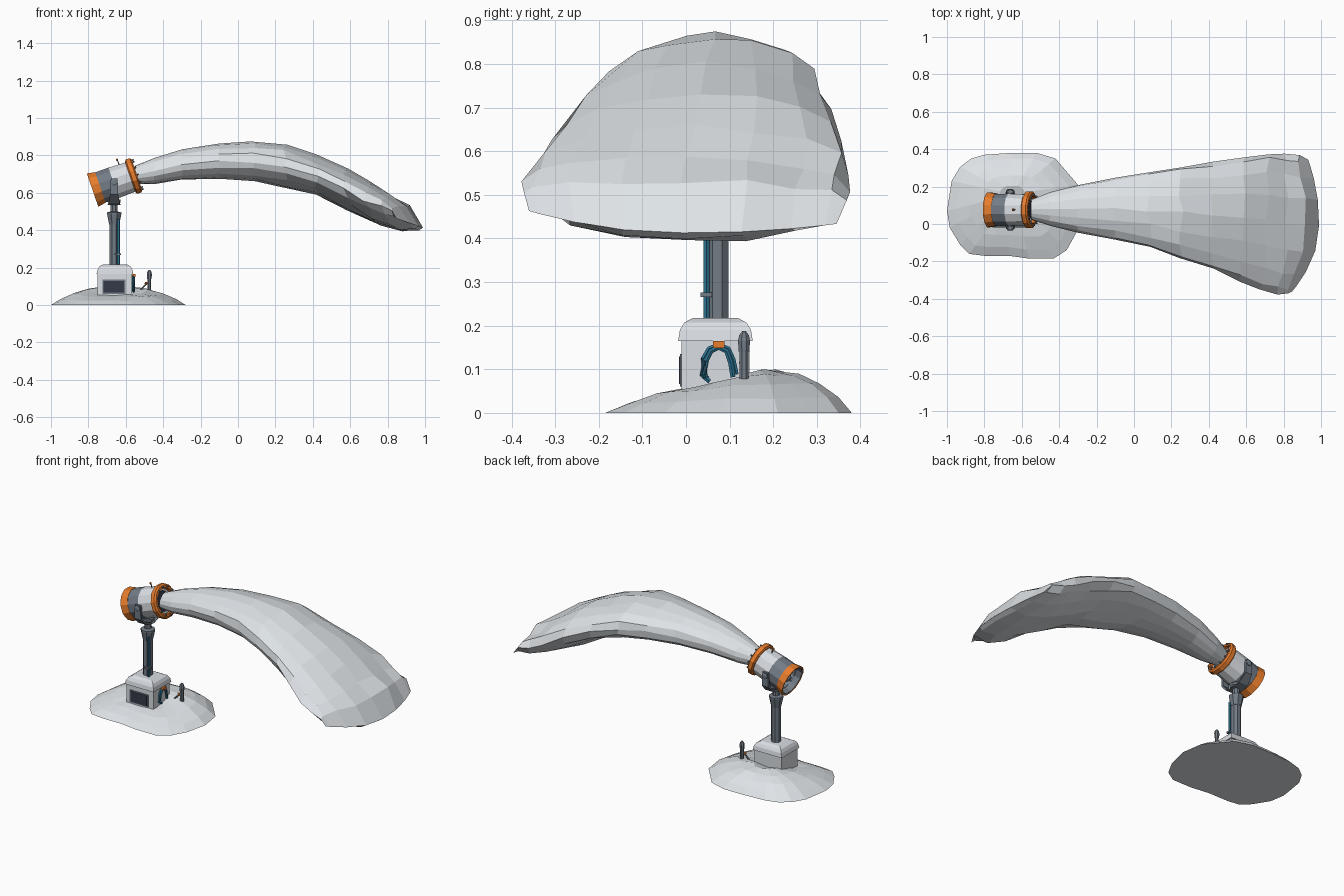
import bpy, bmesh, math, random
from mathutils import Vector, Matrix

if "Cube" in bpy.data.objects:
    bpy.data.objects.remove(bpy.data.objects["Cube"])

random.seed(4)


def material(name, rgb):
    m = bpy.data.materials.new(name)
    m.diffuse_color = (*rgb, 1)
    m.use_nodes = True
    m.node_tree.nodes["Principled BSDF"].inputs["Base Color"].default_value = m.diffuse_color
    return m


SNOW = material("snow", (0.74, 0.775, 0.805))
SHELL = material("light_grey", (0.70, 0.73, 0.77))
STEEL = material("steel_grey", (0.17, 0.20, 0.24))
DARK = material("dark_panel", (0.035, 0.04, 0.065))
ORANGE = material("orange", (0.80, 0.20, 0.025))
BLUE = material("hose_blue", (0.025, 0.17, 0.28))


def loft(name, rings, mat, close=False, caps=True):
    """Skin a list of equal-length point rings."""
    bm = bmesh.new()
    rows = [[bm.verts.new(p) for p in r] for r in rings]
    n = len(rows[0])
    pairs = list(zip(rows, rows[1:])) + ([(rows[-1], rows[0])] if close else [])
    for a, b in pairs:
        for i in range(n):
            bm.faces.new((a[i], a[(i + 1) % n], b[(i + 1) % n], b[i]))
    if caps and not close:
        bm.faces.new(rows[0])
        bm.faces.new(rows[-1])
    bmesh.ops.remove_doubles(bm, verts=bm.verts, dist=1e-5)
    bmesh.ops.recalc_face_normals(bm, faces=bm.faces)
    me = bpy.data.meshes.new(name)
    bm.to_mesh(me)
    bm.free()
    ob = bpy.data.objects.new(name, me)
    bpy.context.collection.objects.link(ob)
    me.materials.append(mat)
    return ob


def lathe(name, prof, mat, mtx, n=12, close=False, turn=0.5):
    """Revolve (radius, height) pairs about the local z axis."""
    rings = [[mtx @ Vector((r * math.cos((i + turn) * math.tau / n),
                            r * math.sin((i + turn) * math.tau / n), h))
              for i in range(n)] for r, h in prof]
    return loft(name, rings, mat, close)


def boxes(name, levels, mat):
    """Stack rectangles (x0, x1, y0, y1, z)."""
    return loft(name, [[(a, c, z), (b, c, z), (b, d, z), (a, d, z)]
                       for a, b, c, d, z in levels], mat)


def block(name, x0, x1, y0, y1, z0, z1, mat):
    return boxes(name, [(x0, x1, y0, y1, z0), (x0, x1, y0, y1, z1)], mat)


def tube(name, pts, r, mat, n=6):
    """Round pipe along a path."""
    pts = [Vector(p) for p in pts]
    rings = []
    for i, p in enumerate(pts):
        d = (pts[min(i + 1, len(pts) - 1)] - pts[max(i - 1, 0)]).normalized()
        q = d.to_track_quat('Z', 'Y')
        rings.append([p + q @ Vector((r * math.cos(k * math.tau / n),
                                      r * math.sin(k * math.tau / n), 0)) for k in range(n)])
    return loft(name, rings, mat)


# Snow mound: one outline shrunk towards its crown, lower along the front
outline = [(-1, .07), (-.975, .23), (-.93, .305), (-.87, .35), (-.8, .37), (-.66, .38), (-.52, .38),
           (-.42, .35), (-.36, .28), (-.30, .21), (-.28, .08), (-.31, -.05), (-.36, -.14),
           (-.43, -.185), (-.56, -.185), (-.67, -.17), (-.8, -.17), (-.88, -.16), (-.93, -.11), (-.985, -.02)]
cx, cy = -.65, .12
loft("snow_mound", [[(cx + (x - cx) * s, cy + (y - cy) * s + .04 * (1 - s),
                      z * (1 - .35 * max(0, (cy - y) / .29)) + (random.uniform(-.003, .003) if z else 0))
                     for x, y in outline]
                    for s, z in ((1, 0), (.86, .034), (.66, .067), (.45, .088), (.2, .098))], SNOW)

# Snow plume: oval sections whose far end bows outwards and closes to an edge
sections = [  # x, y min, y max, z bottom, z top, bow
    (-.55, .025, .13, .645, .745, 0), (-.45, -.01, .17, .645, .785, 0),
    (-.3, -.045, .21, .668, .83, 0), (-.1, -.085, .25, .675, .862, 0),
    (.08, -.13, .28, .665, .867, 0), (.25, -.19, .31, .635, .855, 0),
    (.42, -.245, .33, .585, .80, 0), (.57, -.30, .36, .51, .735, .02),
    (.68, -.345, .38, .445, .675, .06), (.75, -.37, .375, .425, .625, .10),
    (.81, -.375, .365, .44, .575, .13), (.84, -.36, .345, .465, .465, .15)]
N = 16
plume = []
for k, (x, y0, y1, z0, z1, bow) in enumerate(sections):
    ring, j = [], .014 if k > 3 else .005 if k > 1 else .002
    if z0 == z1:
        j = 0
    for i in range(N):
        t = i * math.tau / N
        u, v = math.cos(t), math.sin(t)
        fall = (u + .1) ** 2 * (.45 if u > 0 else 1)
        dx = bow * (1 - fall) + bow * .15 * u
        ring.append(Vector((x + dx - v * bow * 1.5 * (z1 - z0) + random.uniform(-j, j),
                            (y0 + y1) / 2 + u * (y1 - y0) / 2 + random.uniform(-j, j) * .6,
                            (z0 + z1) / 2 + v * (z1 - z0) / 2 - .35 * dx + random.uniform(-j, j) * .6)))
    plume.append(ring)
loft("snow_plume", plume, SNOW, caps=False)

# Base cabinet with chamfered lid and a framed front panel
block("cabinet", -.75, -.568, -.01, .145, .03, .17, SHELL)
boxes("cabinet_lid", [(-.757, -.56, -.018, .153, .165), (-.75, -.565, -.014, .149, .19),
                      (-.74, -.575, -.004, .139, .207), (-.72, -.595, .015, .12, .217)], SHELL)
block("panel_frame", -.725, -.602, -.014, -.008, .06, .135, STEEL)
block("panel_screen", -.718, -.609, -.016, -.012, .066, .129, DARK)

# Octagonal mast, collar, neck and water pipe
M = Matrix.Translation
px, py = -.662, .072
lathe("mast", [(.028, .2), (.028, .44)], STEEL, M((px, py, 0)), 8)
lathe("mast_collar", [(.029, .43), (.041, .485), (.041, .495), (.02, .5)], STEEL, M((px, py, 0)), 8)
lathe("mast_neck", [(.02, .49), (.02, .535), (.038, .55), (.038, .565)], STEEL, M((px, py, 0)), 8)
tube("water_pipe", [(-.639, .047, .2), (-.639, .047, .46)], .0085, BLUE)
block("pipe_clamp", -.66, -.626, .033, .06, .266, .276, STEEL)

# Yoke: sloped cradle, two arms and pivot bolts
Y = .076
for s, side in ((-1, "front"), (1, "back")):
    loft("yoke_arm_" + side,
         [[(px + w * a, Y + s * (y + t), z) for a, t in ((-1, 0), (1, 0), (1, .013), (-1, .013))]
          for w, y, z in ((.035, -.003, .535), (.03, .045, .545), (.022, .09, .59), (.018, .091, .675))],
         STEEL)
    lathe("pivot_" + side, [(.018, .08), (.018, .108), (.01, .112)], STEEL,
          M((px, Y, .655)) @ Matrix.Rotation(-s * math.pi / 2, 4, 'X'), 8)

# Cannon barrel: local z runs along the blowing direction
C = M((-.665, Y, .653)) @ Matrix.Rotation(math.radians(71), 4, 'Y')
lathe("barrel_rear", [(.088, -.08), (.089, 0), (.078, 0), (.078, -.08)], STEEL, C, close=True)
lathe("barrel_front", [(.089, 0), (.085, .10), (.072, .112), (.06, .112), (.06, 0)], SHELL, C, close=True)
lathe("intake_ring", [(.097, -.119), (.0895, -.075), (.084, -.075), (.090, -.119)], ORANGE, C, close=True)
lathe("intake_liner", [(.091, -.117), (.085, -.06), (.077, -.05), (.085, -.117)], STEEL, C, close=True)
lathe("fan_disc", [(.08, -.06), (.08, -.052)], DARK, C)
lathe("fan_hub", [(.012, -.10), (.026, -.085), (.026, -.055)], STEEL, C, 8)
lathe("nozzle_ring", [(.090, .094), (.1, .101), (.1, .124), (.09, .132), (.074, .132), (.074, .094)],
      ORANGE, C, close=True)
lathe("outlet_disc", [(.065, .098), (.065, .106)], DARK, C)
for i in range(12):
    a = i * math.tau / 12
    q = C @ M((.082 * math.cos(a), .082 * math.sin(a), 0))
    lathe("nozzle", [(.006, .13), (.004, .142)], STEEL, q, 6)

# Sensor on top of the barrel
tube("sensor_stem", [(-.632, Y, .74), (-.645, Y, .775)], .003, STEEL)
lathe("sensor_tip", [(.003, -.007), (.007, 0), (.003, .007)], ORANGE, M((-.647, Y, .776)), 6)

# Hydrant post with cap, brace and valve
H = M((-.474, .133, 0))
lathe("hydrant_post", [(.011, .05), (.011, .145)], STEEL, H, 8)
lathe("hydrant_head", [(.013, .14), (.015, .165), (.012, .178), (.004, .188)], STEEL, H, 8)
tube("hydrant_brace", [(-.525, .13, .078), (-.478, .132, .125)], .005, STEEL)
lathe("hydrant_valve", [(.004, -.009), (.009, 0), (.004, .009)], ORANGE, M((-.492, .13, .115)), 6)

# Twin hose arch on the cabinet side
arch = [(.05, .078), (.037, .086), (.04, .125), (.053, .147), (.075, .156),
        (.097, .147), (.108, .122), (.115, .088)]
for i, (dx, k) in enumerate(((0, 1), (.004, .82))):
    tube("hose_%d" % i, [(-.562 + dx, .075 + (y - .075) * k, z - .006 * i) for y, z in arch], .0065, BLUE)
block("hose_coupling", -.57, -.548, .062, .088, .149, .165, ORANGE)
